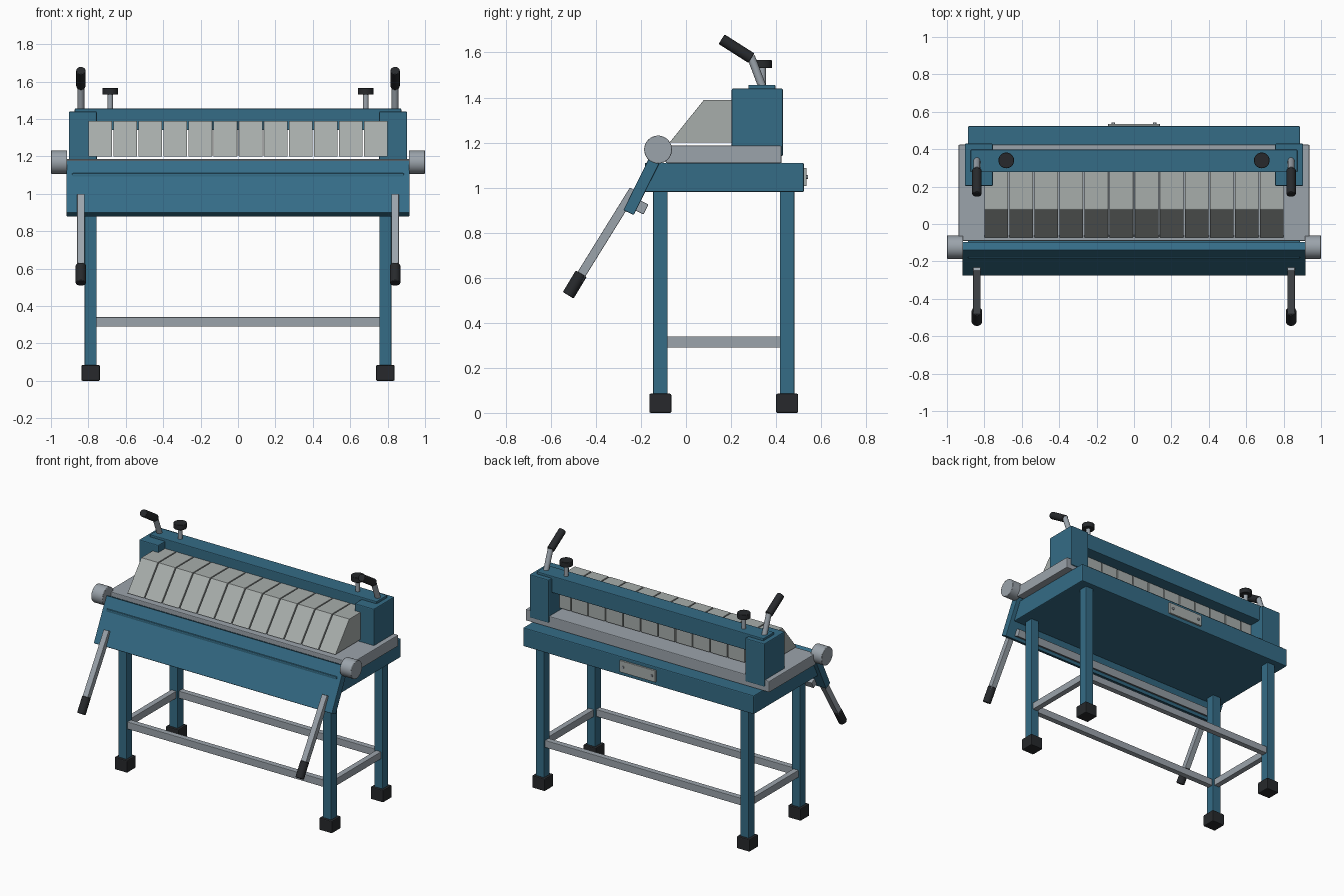
import bpy, bmesh, math
from mathutils import Vector

if "Cube" in bpy.data.objects:
    bpy.data.objects.remove(bpy.data.objects["Cube"])


def mat(name, c):
    m = bpy.data.materials.new(name)
    m.diffuse_color = (*c, 1)
    m.use_nodes = True
    m.node_tree.nodes["Principled BSDF"].inputs["Base Color"].default_value = m.diffuse_color
    return m


BLUE = mat("blue_paint", (0.035, 0.15, 0.24))
STEEL = mat("steel", (0.33, 0.37, 0.41))
JAW = mat("jaw_steel", (0.39, 0.42, 0.41))
BLACK = mat("black_rubber", (0.02, 0.022, 0.025))


def finish(name, bm, m, bevel=0.0):
    bmesh.ops.recalc_face_normals(bm, faces=bm.faces[:])
    me = bpy.data.meshes.new(name)
    bm.to_mesh(me)
    bm.free()
    ob = bpy.data.objects.new(name, me)
    bpy.context.collection.objects.link(ob)
    me.materials.append(m)
    if bevel:
        mod = ob.modifiers.new("edge_bevel", 'BEVEL')
        mod.width = bevel
        mod.segments = 2
        mod.limit_method = 'ANGLE'
    return ob


def box(name, x, y, z, m, bevel=0.005):
    bm = bmesh.new()
    bmesh.ops.create_cube(bm, size=1)
    for v in bm.verts:
        v.co = [(r[0] + r[1]) / 2 + c * (r[1] - r[0]) for r, c in zip((x, y, z), v.co)]
    return finish(name, bm, m, bevel)


def prism(name, profile, x0, x1, m, bevel=0.004):
    """Extrude a (y, z) profile along x."""
    bm = bmesh.new()
    f = bm.faces.new([bm.verts.new((x0, y, z)) for y, z in profile])
    r = bmesh.ops.extrude_face_region(bm, geom=[f])
    for v in r["geom"]:
        if isinstance(v, bmesh.types.BMVert):
            v.co.x = x1
    return finish(name, bm, m, bevel)


def bar(name, x0, x1, a, b, width, m, bevel=0.003):
    """Rectangular bar whose centre line runs a -> b in the (y, z) plane."""
    a, b = Vector(a), Vector(b)
    d = (b - a).normalized()
    n = Vector((-d.y, d.x)) * width / 2
    return prism(name, [a + n, b + n, b - n, a - n], x0, x1, m, bevel)


def rod(name, a, b, r, m, bevel=0.003):
    a, b = Vector(a), Vector(b)
    bm = bmesh.new()
    bmesh.ops.create_cone(bm, cap_ends=True, segments=32, radius1=r, radius2=r,
                          depth=(b - a).length)
    rot = (b - a).to_track_quat('Z', 'Y')
    for v in bm.verts:
        v.co = rot @ v.co + (a + b) / 2
    ob = finish(name, bm, m, bevel)
    bpy.ops.object.select_all(action='DESELECT')
    bpy.context.view_layer.objects.active = ob
    ob.select_set(True)
    bpy.ops.object.shade_smooth_by_angle(angle=math.radians(35))
    return ob


# Stand: legs, feet, stretchers
for end, yc in (("front", -0.114), ("rear", 0.449)):
    for side, s in (("left", -1), ("right", 1)):
        xc = 0.788 * s
        box(f"{end}_{side}_leg", (xc - .032, xc + .032), (yc - .032, yc + .032), (.04, 1.0), BLUE, .004)
        box(f"{end}_{side}_foot", (xc - .049, xc + .049), (yc - .049, yc + .049), (0, .085), BLACK, .006)
    box(f"{end}_stretcher", (-.77, .77), (yc - .02, yc + .02), (.29, .34), STEEL, .003)

# Table and clamping bed
box("table", (-.888, .888), (-.183, .523), (.98, 1.11), BLUE, .006)
box("bed_plate", (-.938, .938), (-.09, .424), (1.108, 1.186), STEEL, .005)

# Bending apron with rear stiffener
prism("bending_apron", [(-.278, .90), (-.232, .878), (-.094, 1.158), (-.14, 1.18)],
      -.917, .917, BLUE, .004)
bar("apron_stiffener", -.85, .85, (-.212, .92), (-.178, .903), .05, STEEL)

# Twelve segmented clamping fingers
pitch = 1.608 / 12
for i in range(12):
    xc = (i - 5.5) * pitch
    prism(f"clamp_finger_{i + 1}", [(-.073, 1.2), (.08, 1.39), (.31, 1.39), (.31, 1.2)],
          xc - .0635, xc + .0635, JAW, .002)

# Clamping beam
box("clamp_beam", (-.873, .873), (.277, .397), (1.34, 1.456), BLUE, .005)

for side, s in (("left", -1), ("right", 1)):
    # Side stretcher and upright housing
    box(f"{side}_stretcher", sorted((.768 * s, .808 * s)), (-.09, .425), (.29, .34), STEEL, .003)
    box(f"{side}_upright", sorted((.904 * s, .755 * s)), (.203, .43), (1.14, 1.44), BLUE, .006)
    # Hinge drum
    rod(f"{side}_hinge_drum", (.913 * s, -.124, 1.169), (s, -.124, 1.169), .062, STEEL)
    # Adjusting knob
    rod(f"{side}_knob_stem", (.683 * s, .34, 1.44), (.683 * s, .34, 1.54), .015, STEEL, 0)
    rod(f"{side}_knob", (.683 * s, .34, 1.53), (.683 * s, .34, 1.566), .042, BLACK)
    # Clamp handle
    x = .84 * s
    rod(f"{side}_clamp_lever", (x, .34, 1.445), (x, .288, 1.582), .018, STEEL, 0)
    rod(f"{side}_clamp_grip", (x, .29, 1.575), (x, .158, 1.659), .025, BLACK, .004)
    # Apron handle
    bar(f"{side}_apron_lever", x - .02, x + .02, (-.232, .99), (-.48, .59), .04, STEEL)
    rod(f"{side}_apron_grip", (x, -.465, .618), (x, -.523, .522), .028, BLACK, .004)
    # Rear plate screw
    rod(f"{side}_plate_screw", (.11 * s, .53, 1.047), (.11 * s, .542, 1.047), .009, STEEL, 0)

# Blank rear plate
box("rear_plate", (-.138, .138), (.515, .535), (1.007, 1.087), JAW, .002)
